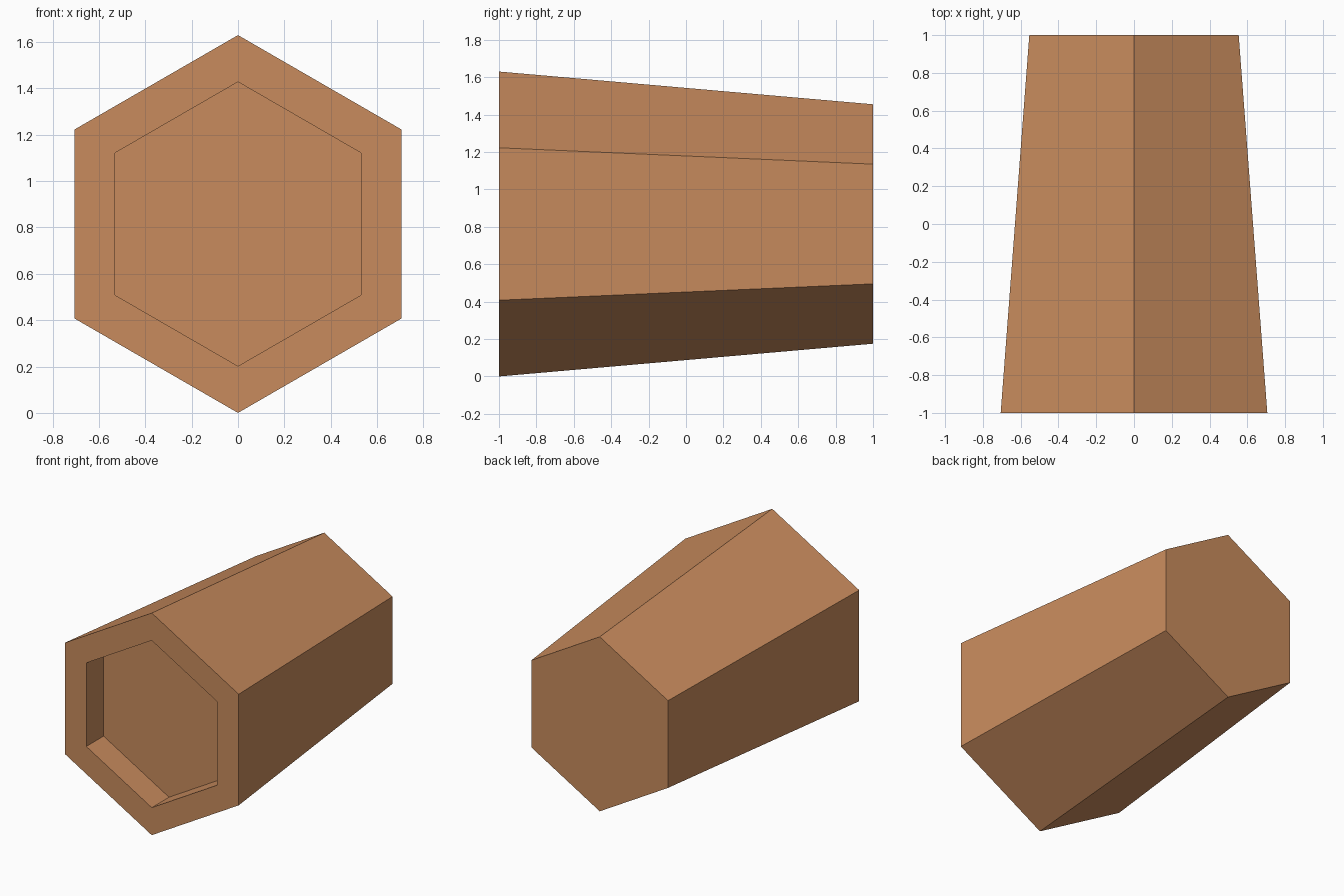
import bpy, bmesh, math

if "Cube" in bpy.data.objects:
    bpy.data.objects.remove(bpy.data.objects["Cube"])

CENTRE_Z = 0.815
bm = bmesh.new()

# Hexagonal ring with a point at the top, facing along y
def ring(radius, y):
    verts = []
    for i in range(6):
        a = math.radians(90 + 60 * i)
        verts.append(bm.verts.new((radius * math.cos(a), y, CENTRE_Z + radius * math.sin(a))))
    return verts

# Back end, tapered shell, front rim, straight recess and its floor
rings = [ring(0.64, 1.0), ring(0.815, -1.0), ring(0.613, -1.0), ring(0.613, -0.8)]
bm.faces.new(rings[0])
for a, b in zip(rings, rings[1:]):
    for i in range(6):
        j = (i + 1) % 6
        bm.faces.new((a[i], a[j], b[j], b[i]))
bm.faces.new(rings[-1])
bmesh.ops.recalc_face_normals(bm, faces=bm.faces)

mesh = bpy.data.meshes.new("tapered_hex_housing")
bm.to_mesh(mesh)
bm.free()
housing = bpy.data.objects.new("tapered_hex_housing", mesh)
bpy.context.collection.objects.link(housing)

# Copper-brown colour
mat = bpy.data.materials.new("copper_brown")
mat.diffuse_color = (0.58, 0.26, 0.11, 1.0)
mat.use_nodes = True
mat.node_tree.nodes["Principled BSDF"].inputs["Base Color"].default_value = mat.diffuse_color
mesh.materials.append(mat)
